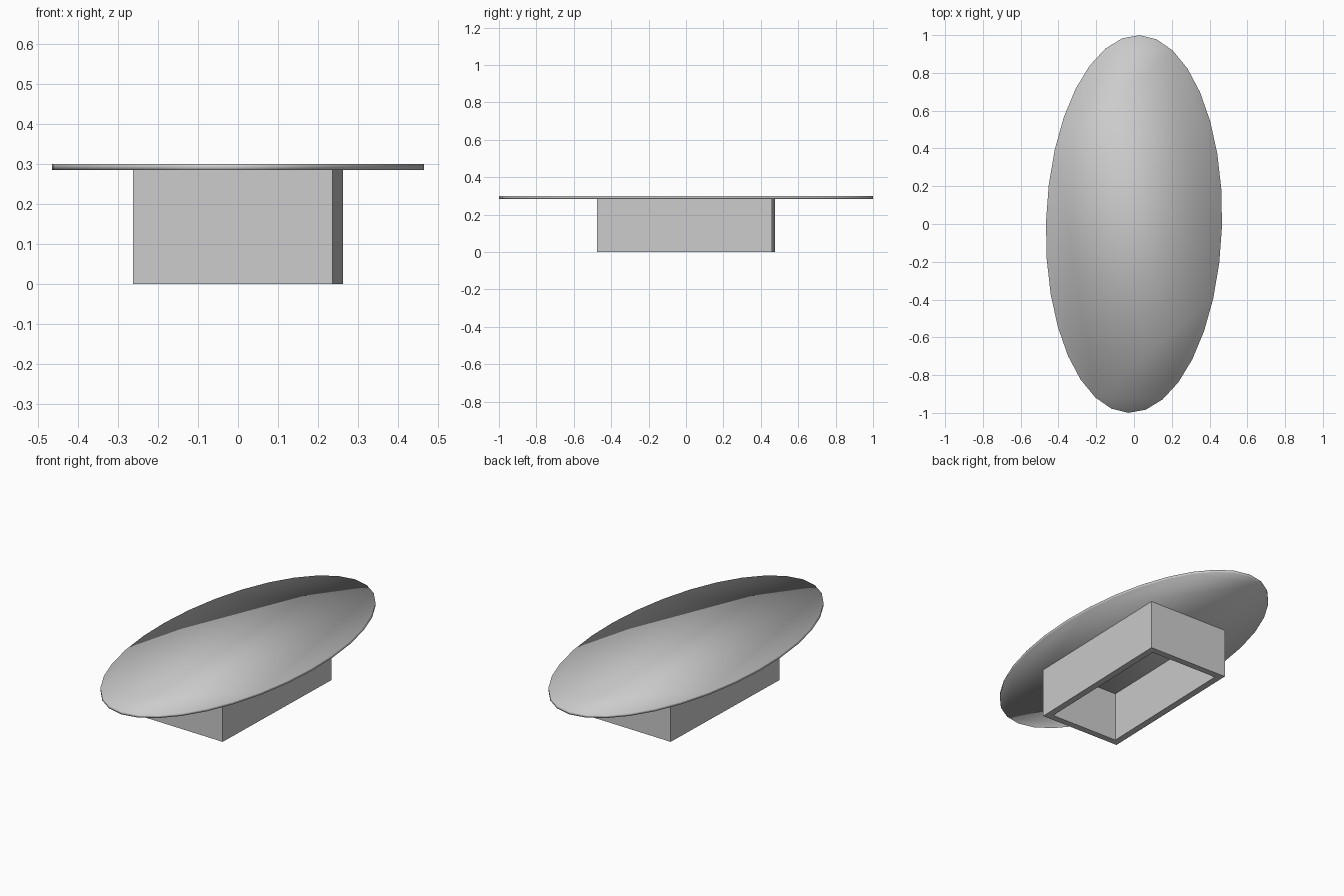
import bpy, bmesh, math

if "Cube" in bpy.data.objects:
    bpy.data.objects.remove(bpy.data.objects["Cube"])

TURN = math.radians(-1.66)      # the whole table is turned very slightly
HEIGHT, TOP_THICK = 0.30, 0.015
BASE_H = HEIGHT - TOP_THICK


def add_object(name, bm):
    mesh = bpy.data.meshes.new(name)
    bm.to_mesh(mesh)
    bm.free()
    obj = bpy.data.objects.new(name, mesh)
    bpy.context.collection.objects.link(obj)
    obj.rotation_euler.z = TURN
    return obj


# Oval table top: 32-sided disc, smooth shaded all over
bm = bmesh.new()
bmesh.ops.create_cone(bm, cap_ends=True, segments=32, radius1=1, radius2=1, depth=TOP_THICK)
bmesh.ops.scale(bm, vec=(0.466, 1.0, 1), verts=bm.verts)
for f in bm.faces:
    f.smooth = True
table_top = add_object("table_top", bm)
table_top.location.z = HEIGHT - TOP_THICK / 2

# Hollow rectangular base: open box walls given thickness inwards
bm = bmesh.new()
bmesh.ops.create_cube(bm, size=1)
bmesh.ops.scale(bm, vec=(0.50, 0.935, BASE_H), verts=bm.verts)
caps = [f for f in bm.faces if abs(f.normal.z) > 0.5]
bmesh.ops.delete(bm, geom=caps, context='FACES_ONLY')
base = add_object("base_frame", bm)
base.location.z = BASE_H / 2
walls = base.modifiers.new("wall_thickness", 'SOLIDIFY')
walls.thickness = 0.038
walls.offset = -1
walls.use_even_offset = True
